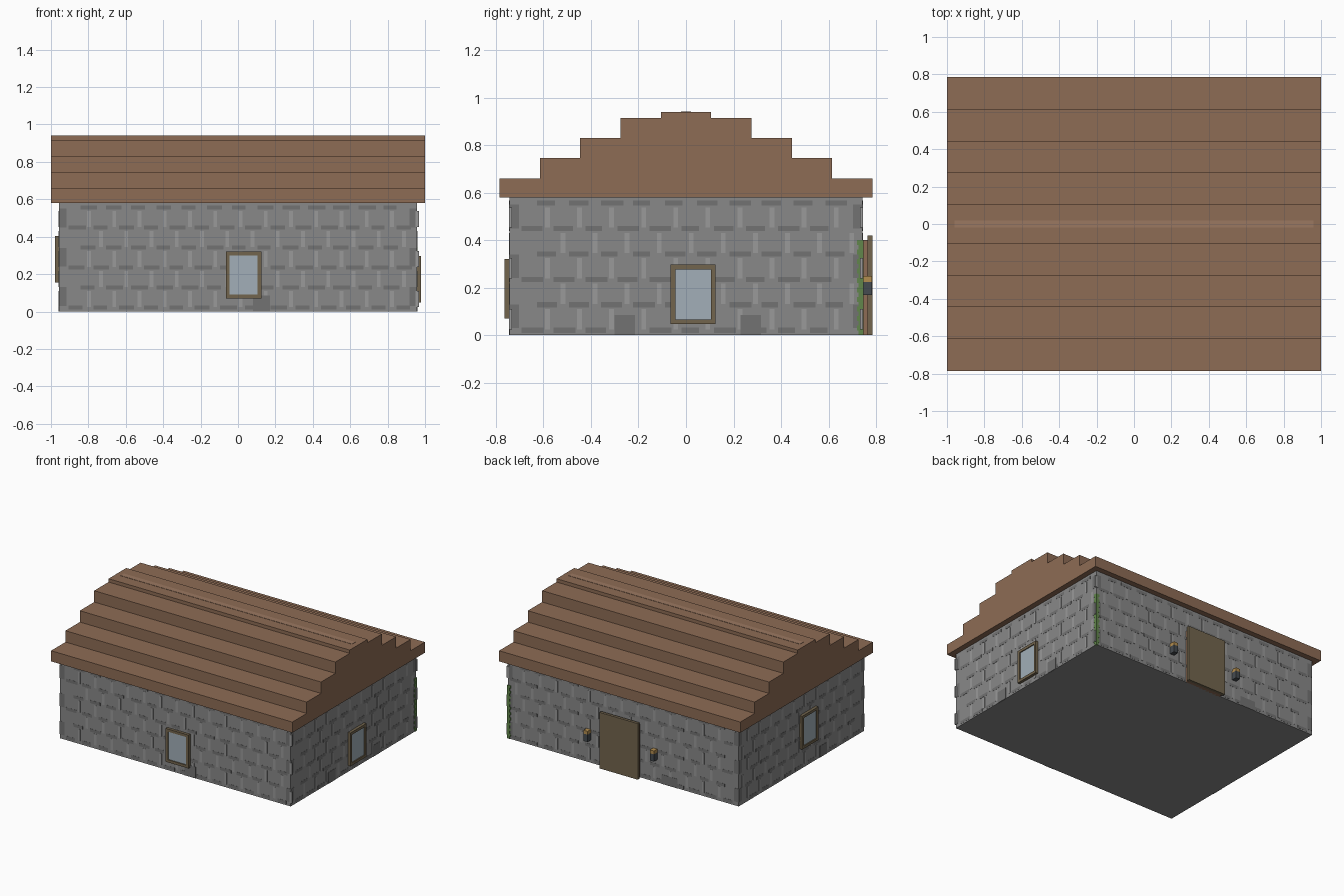
import bpy, bmesh, random
from mathutils import Matrix, Vector

if "Cube" in bpy.data.objects:
    bpy.data.objects.remove(bpy.data.objects["Cube"])

random.seed(4)
WX, WY, WZ = 0.957, 0.743, 0.58      # wall half-width, half-depth, height


def material(name, rgb):
    m = bpy.data.materials.new(name)
    m.diffuse_color = (*rgb, 1)
    m.use_nodes = True
    m.node_tree.nodes["Principled BSDF"].inputs["Base Color"].default_value = m.diffuse_color
    return m


STONE = material("stone", (0.25, 0.25, 0.25))
LIGHT = material("light_stone", (0.32, 0.32, 0.32))
DARK = material("dark_stone", (0.17, 0.17, 0.17))
ROOF = material("roof_wood", (0.27, 0.15, 0.09))
RIDGE = material("ridge_wood", (0.33, 0.19, 0.12))
WOOD = material("frame_wood", (0.17, 0.13, 0.075))
GLASS = material("glass", (0.36, 0.43, 0.48))
GREEN = material("leaf", (0.12, 0.24, 0.07))
IRON = material("iron", (0.06, 0.07, 0.08))
GLOW = material("lamp_glow", (0.45, 0.27, 0.08))


def boxes(name, extents, mat):
    """One object from boxes given as (x0, x1, y0, y1, z0, z1)."""
    bm = bmesh.new()
    for e in extents:
        lo, hi = Vector(e[0::2]), Vector(e[1::2])
        m = Matrix.Translation((lo + hi) / 2) @ Matrix.Diagonal((*(hi - lo), 1))
        bmesh.ops.create_cube(bm, size=1, matrix=m)
    me = bpy.data.meshes.new(name)
    bm.to_mesh(me)
    bm.free()
    me.materials.append(mat)
    ob = bpy.data.objects.new(name, me)
    bpy.context.collection.objects.link(ob)
    return ob


def on_wall(side, u0, u1, z0, z1, d1, d0=-0.01):
    """Box on a wall: u runs along the wall, d is distance out from it."""
    if side == "front":
        return (u0, u1, -WY - d1, -WY - d0, z0, z1)
    if side == "back":
        return (u0, u1, WY + d0, WY + d1, z0, z1)
    if side == "right":
        return (WX + d0, WX + d1, u0, u1, z0, z1)
    return (-WX - d1, -WX - d0, u0, u1, z0, z1)


# Solid walls
boxes("walls", [(-WX, WX, -WY, WY, 0, WZ)], STONE)

# Masonry pattern: dark bed joints, light upright joints, dark corner stones
beds, uprights, corners = [], [], []
for side, half in (("front", WX), ("back", WX), ("right", WY), ("left", WY)):
    for row in range(6):
        z = 0.01 + row * 0.107
        u = -half + 0.05 + (row % 2) * 0.065
        while u < half - 0.09:
            w = random.uniform(0.07, 0.095)
            beds.append(on_wall(side, u, u + w, z, min(z + 0.022, WZ), 0.001))
            if row < 5:
                uprights.append(on_wall(side, u + 0.1, u + 0.12,
                                        z + 0.015, z + 0.1, 0.0015))
            u += 0.135
    for s in (-1, 1):
        for z in (0.08, 0.29, 0.5):
            a, b = sorted((s * half, s * (half - 0.04)))
            corners.append(on_wall(side, a, b, z - 0.05, z + 0.05, 0.001))
boxes("bed_joints", beds, DARK)
boxes("upright_joints", uprights, LIGHT)
boxes("corner_stones", corners, DARK)

# Larger dark foundation stones
boxes("foundation_stones", [
    on_wall("front", 0.08, 0.17, 0, 0.085, 0.002),
    on_wall("right", -0.30, -0.215, 0, 0.085, 0.002),
    on_wall("right", 0.23, 0.315, 0, 0.085, 0.002),
    on_wall("back", -0.45, -0.32, 0, 0.07, 0.002),
    on_wall("left", -0.30, -0.215, 0, 0.085, 0.002)], DARK)

# Stepped roof: one closed profile extruded along x
steps = [(0.785, 0.66), (0.615, 0.745), (0.445, 0.83), (0.275, 0.915), (0.105, 0.94)]
half_profile, z = [], WZ
for y, top in steps:
    half_profile += [(y, z), (y, top)]
    z = top
profile = half_profile + [(-y, z) for y, z in reversed(half_profile)]
bm = bmesh.new()
face = bm.faces.new([bm.verts.new((-1, y, z)) for y, z in profile])
ext = bmesh.ops.extrude_face_region(bm, geom=[face])
bmesh.ops.translate(bm, vec=(2, 0, 0),
                    verts=[v for v in ext["geom"] if isinstance(v, bmesh.types.BMVert)])
bmesh.ops.recalc_face_normals(bm, faces=bm.faces)
mesh = bpy.data.meshes.new("stepped_roof")
bm.to_mesh(mesh)
bm.free()
mesh.materials.append(ROOF)
bpy.context.collection.objects.link(bpy.data.objects.new("stepped_roof", mesh))
boxes("ridge_strip", [(-0.96, 0.96, -0.02, 0.02, 0.93, 0.942)], RIDGE)

# Windows: four-bar frame and slightly recessed pane
for side, u0, z0 in (("front", -0.065, 0.07), ("right", -0.065, 0.047),
                     ("left", -0.17, 0.155)):
    u1, z1, t = u0 + 0.19, z0 + 0.25, 0.02
    boxes(side + "_window_frame", [
        on_wall(side, u0, u0 + t, z0, z1, 0.021),
        on_wall(side, u1 - t, u1, z0, z1, 0.021),
        on_wall(side, u0 + t, u1 - t, z0, z0 + t, 0.021),
        on_wall(side, u0 + t, u1 - t, z1 - t, z1, 0.021)], WOOD)
    boxes(side + "_window_pane",
          [on_wall(side, u0 + t, u1 - t, z0 + t, z1 - t, 0.014)], GLASS)

# Door on the back wall: jamb slab and slightly taller leaf
boxes("door_jamb", [on_wall("back", -0.14, 0.16, 0, 0.40, 0.02)], ROOF)
boxes("door_leaf", [on_wall("back", -0.15, 0.17, 0, 0.42, 0.041, 0.02)], WOOD)

# Lamps either side of the door
for label, x in (("left", 0.285), ("right", -0.265)):
    boxes(label + "_lamp_body",
          [on_wall("back", x - 0.017, x + 0.017, 0.17, 0.225, 0.04)], IRON)
    boxes(label + "_lamp_top",
          [on_wall("back", x - 0.017, x + 0.017, 0.225, 0.25, 0.04)], GLOW)

# Ivy climbing the back right corner
ivy = []
for i in range(20):
    w = 0.024 if i % 2 else 0.017
    ivy.append((WX - w, WX + 0.003, WY - w, WY + 0.003, i * 0.02, i * 0.02 + 0.02))
boxes("corner_ivy", ivy, GREEN)
